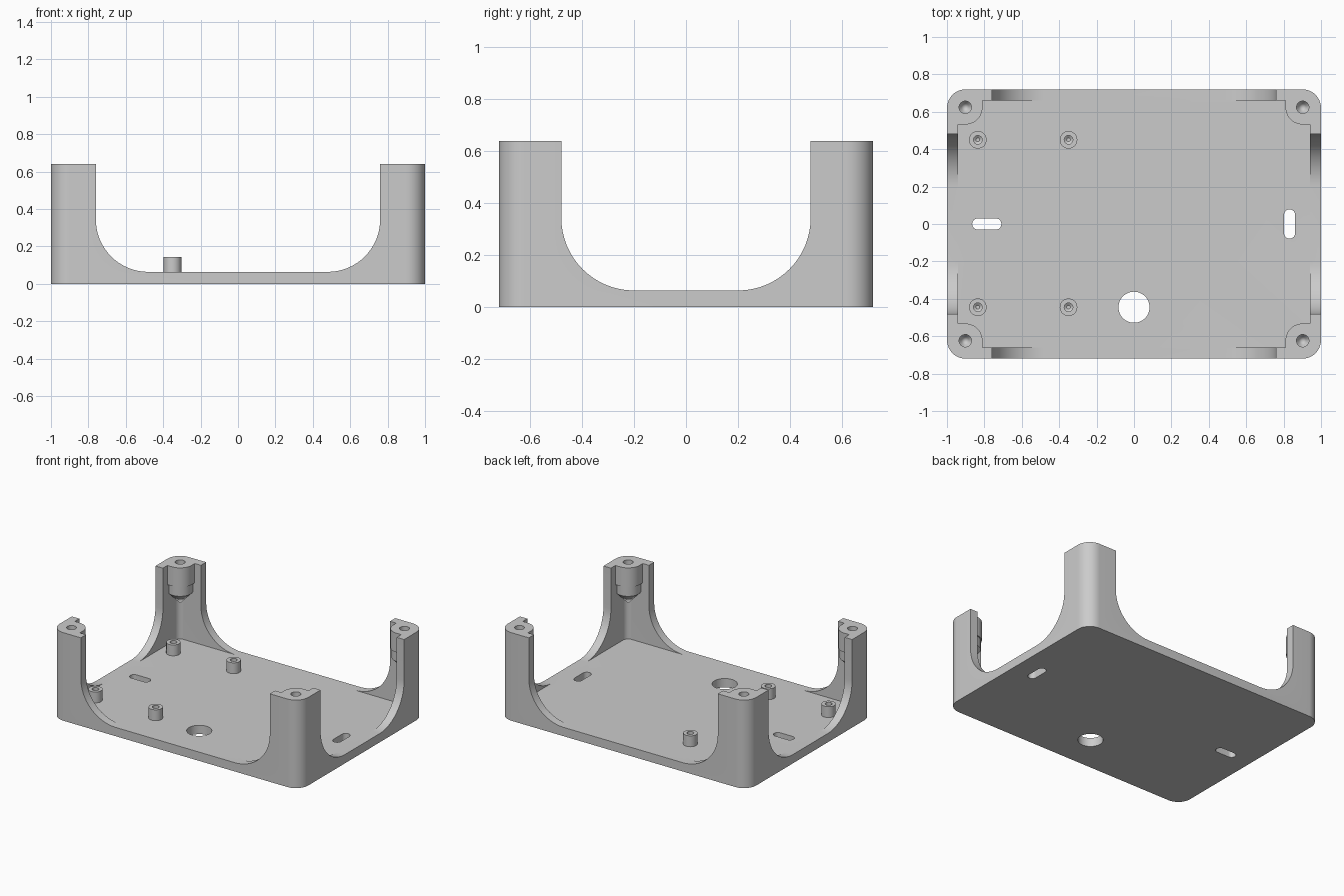
import bpy, bmesh
from math import sin, cos, pi, radians
from mathutils import Matrix

if "Cube" in bpy.data.objects:
    bpy.data.objects.remove(bpy.data.objects["Cube"])

HX, HY, H = 1.0, 0.72, 0.64        # half width, half depth, height
WALL, FLOOR = 0.06, 0.064
BX, BY = 0.902, 0.624              # screw boss centre

grey = bpy.data.materials.new("plain grey")
grey.use_nodes = True
colour = (0.6, 0.6, 0.6, 1)
grey.diffuse_color = colour
grey.node_tree.nodes["Principled BSDF"].inputs["Base Color"].default_value = colour


def finish(bm, name):
    bmesh.ops.recalc_face_normals(bm, faces=bm.faces)
    mesh = bpy.data.meshes.new(name)
    bm.to_mesh(mesh)
    bm.free()
    mesh.materials.append(grey)
    obj = bpy.data.objects.new(name, mesh)
    bpy.context.collection.objects.link(obj)
    return obj


def arc(cx, cy, r, start, end, n=16):
    angles = [radians(start + (end - start) * i / n) for i in range(n + 1)]
    return [(cx + r * cos(a), cy + r * sin(a)) for a in angles]


def rounded(cx, cy, hx, hy, r, n=12):
    pts = []
    for i, (sx, sy) in enumerate(((1, 1), (-1, 1), (-1, -1), (1, -1))):
        pts += arc(cx + sx * (hx - r), cy + sy * (hy - r), r, i * 90, i * 90 + 90, n)
    return pts


def prism(name, outline, lo, hi, axis="Z"):
    """Extrude a 2D outline along an axis."""
    place = {"Z": lambda u, v, w: (u, v, w),
             "Y": lambda u, v, w: (u, w, v),
             "X": lambda u, v, w: (w, u, v)}[axis]
    bm = bmesh.new()
    a = [bm.verts.new(place(u, v, lo)) for u, v in outline]
    b = [bm.verts.new(place(u, v, hi)) for u, v in outline]
    bm.faces.new(a)
    bm.faces.new(b)
    for i in range(len(a)):
        j = (i + 1) % len(a)
        bm.faces.new((a[i], a[j], b[j], b[i]))
    bmesh.ops.remove_doubles(bm, verts=bm.verts, dist=1e-5)
    return finish(bm, name)


def lathe(name, profile, x, y, n=32):
    """Revolve an (r, z) profile that starts and ends on the axis."""
    bm = bmesh.new()
    verts = [bm.verts.new((r, 0, z)) for r, z in profile]
    edges = [bm.edges.new(pair) for pair in zip(verts, verts[1:])]
    bmesh.ops.spin(bm, geom=verts + edges, cent=(0, 0, 0), axis=(0, 0, 1),
                   angle=2 * pi, steps=n, use_duplicate=False)
    bmesh.ops.remove_doubles(bm, verts=bm.verts, dist=1e-5)
    bmesh.ops.transform(bm, matrix=Matrix.Translation((x, y, 0)), verts=bm.verts)
    return finish(bm, name)


def boolean(obj, tool, operation="DIFFERENCE"):
    """Apply a boolean and discard the tool."""
    mod = obj.modifiers.new("cut", "BOOLEAN")
    mod.operation, mod.solver, mod.object = operation, "EXACT", tool
    bpy.context.view_layer.objects.active = obj
    bpy.ops.object.modifier_apply(modifier=mod.name)
    bpy.data.objects.remove(tool)


def smooth(obj):
    bpy.ops.object.select_all(action="DESELECT")
    obj.select_set(True)
    bpy.context.view_layer.objects.active = obj
    bpy.ops.object.shade_smooth_by_angle(angle=radians(30))


corners = [(sx, sy) for sx in (-1, 1) for sy in (-1, 1)]
body = prism("enclosure_base", rounded(0, 0, HX, HY, 0.1), 0, H)

# Inner cavity, leaving the corner screw bosses standing
cavity = prism("cavity", rounded(0, 0, HX - WALL, HY - WALL, 0.04), FLOOR, 1)
for sx, sy in corners:
    outline = arc(BX, BY, 0.092, 180, 270) + [(HX, BY - 0.092), (HX, HY), (BX - 0.092, HY)]
    boolean(cavity, prism("boss", [(sx * u, sy * v) for u, v in outline], 0.5, 1.2))
    boolean(cavity, lathe("boss_foot", [(0, 0.34), (0.085, 0.43), (0.085, 0.53), (0, 0.53)],
                          sx * BX, sy * BY))
boolean(body, cavity)

# Rounded openings in all four walls
R = 0.28
for half, axis in ((0.76, "Y"), (0.48, "X")):
    outline = (arc(-half + R, FLOOR + R, R, 180, 270) +
               arc(half - R, FLOOR + R, R, 270, 360) + [(half, 1), (-half, 1)])
    boolean(body, prism("opening", outline, -2, 2, axis))

# Screw holes in the bosses
for sx, sy in corners:
    boolean(body, lathe("screw_hole", [(0, 0.44), (0.02, 0.46), (0.033, 0.48),
                                       (0.033, 0.8), (0, 0.8)], sx * BX, sy * BY))

# Floor slots and cable hole
boolean(body, prism("slot", rounded(-0.787, 0, 0.078, 0.03, 0.0299), -1, 0.5))
boolean(body, prism("slot", rounded(0.832, 0, 0.03, 0.078, 0.0299), -1, 0.5))
boolean(body, prism("cable_hole", arc(0, -0.445, 0.083, 0, 360, 48), -1, 0.5))
smooth(body)

# Board standoffs with blind holes
for x, side in ((-0.835, "right"), (-0.35, "middle")):
    for y, end in ((0.45, "back"), (-0.445, "front")):
        smooth(lathe(f"standoff_{end}_{side}",
                     [(0, 0.03), (0.047, 0.03), (0.047, 0.143), (0.023, 0.143),
                      (0.023, 0.08), (0.01, 0.07), (0, 0.07)], x, y))
